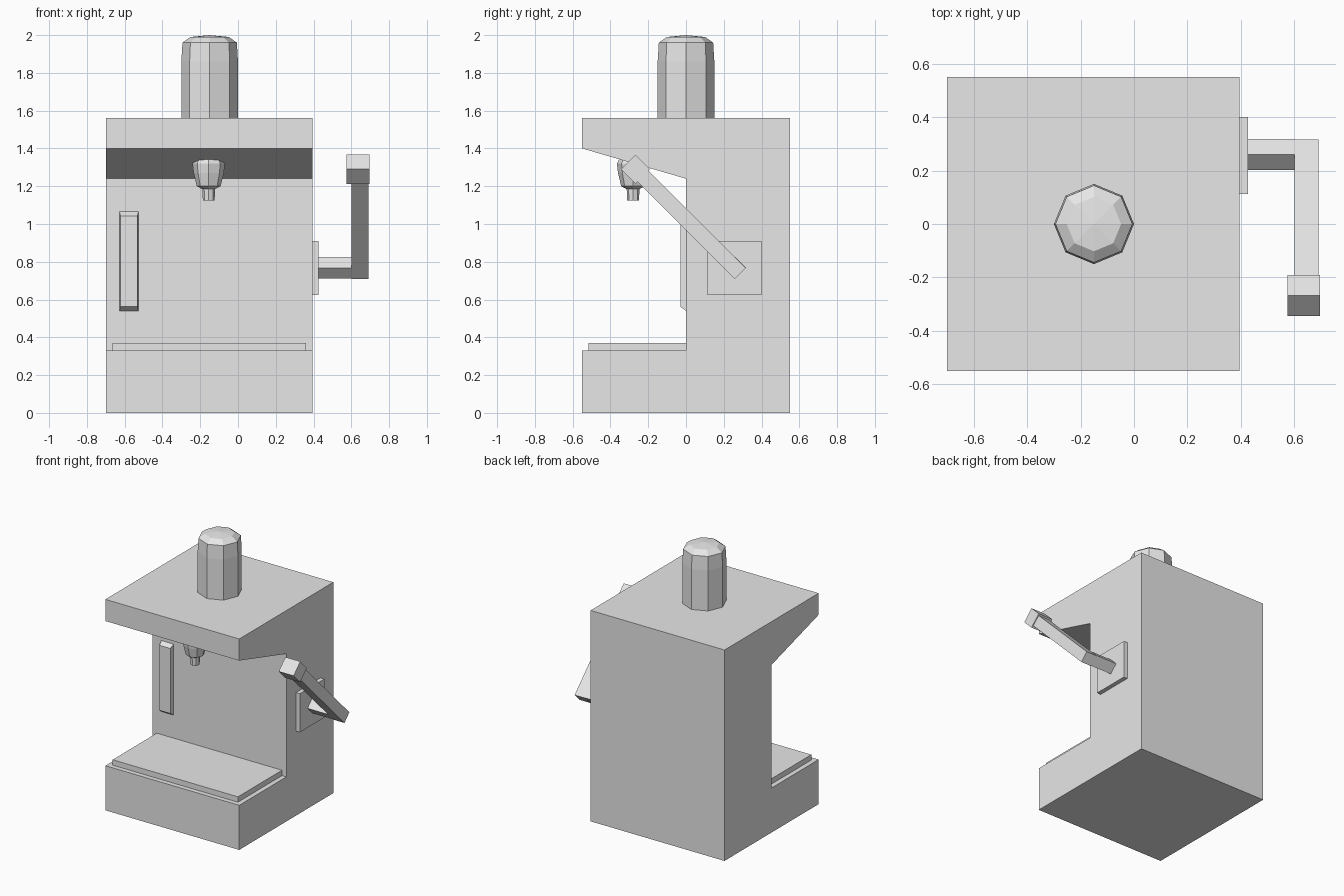
import bpy
import bmesh
import math
from mathutils import Matrix, Vector

cube = bpy.data.objects.get("Cube")
if cube:
    bpy.data.objects.remove(cube, do_unlink=True)

GREY = (0.8, 0.8, 0.8, 1)
grey = bpy.data.materials.new("plain_grey")
grey.use_nodes = True
grey.diffuse_color = GREY
grey.node_tree.nodes["Principled BSDF"].inputs["Base Color"].default_value = GREY


def finish(name, bm):
    bmesh.ops.recalc_face_normals(bm, faces=bm.faces)
    mesh = bpy.data.meshes.new(name)
    bm.to_mesh(mesh)
    bm.free()
    mesh.materials.append(grey)
    obj = bpy.data.objects.new(name, mesh)
    bpy.context.collection.objects.link(obj)
    return obj


def box(name, low, high, tilt=0, front_inset=None):
    """Box between two corners, tilted about its own x axis."""
    low, high = Vector(low), Vector(high)
    size = high - low
    bm = bmesh.new()
    bmesh.ops.create_cube(bm, size=1)
    if front_inset:
        for v in bm.verts:
            if v.co.y < 0:
                v.co.x *= 1 - 2 * front_inset[0] / size.x
                v.co.z *= 1 - 2 * front_inset[1] / size.z
    bm.transform(Matrix.Translation((low + high) / 2)
                 @ Matrix.Rotation(math.radians(tilt), 4, "X")
                 @ Matrix.Diagonal((*size, 1)))
    return finish(name, bm)


def bar(name, x0, x1, y, z, length, width, tilt=45):
    """Square bar centred at y, z in the side plane."""
    return box(name, (x0, y - length / 2, z - width / 2),
               (x1, y + length / 2, z + width / 2), tilt)


def turned(name, x, y, profile, sides=8):
    """Faceted solid of revolution from (radius, height) pairs."""
    bm = bmesh.new()
    rings = []
    for r, z in profile:
        rings.append([bm.verts.new((x + r * math.cos(math.tau * i / sides),
                                    y + r * math.sin(math.tau * i / sides), z))
                      for i in range(sides)])
    for a, b in zip(rings, rings[1:]):
        for i in range(sides):
            j = (i + 1) % sides
            bm.faces.new((a[i], a[j], b[j], b[i]))
    bm.faces.new(rings[0])
    bm.faces.new(rings[-1])
    bmesh.ops.remove_doubles(bm, verts=bm.verts, dist=0.0005)
    return finish(name, bm)


# Body: side profile extruded across the width
side = [(-.55, 0), (.55, 0), (.55, 1.56), (-.55, 1.56),
        (-.55, 1.4), (0, 1.24), (0, .33), (-.55, .33)]
bm = bmesh.new()
face = bm.faces.new([bm.verts.new((-.7, y, z)) for y, z in side])
ext = bmesh.ops.extrude_face_region(bm, geom=[face])["geom"]
bmesh.ops.translate(bm, vec=(1.095, 0, 0),
                    verts=[g for g in ext if isinstance(g, bmesh.types.BMVert)])
finish("body", bm)

# Drip tray and front gauge strip
box("drip_tray", (-.665, -.515, .33), (.36, 0, .37))
box("gauge_strip", (-.628, -.03, .54), (-.527, 0, 1.065), front_inset=(.006, .022))

# Crank on the side: mount, axle, arm and knob
box("crank_mount", (.395, .113, .625), (.427, .4, .91))
bar("crank_axle", .42, .6, .26, .768, .081, .081)
start, end = Vector((.289, .739)), Vector((-.268, 1.29))
mid = (start + end) / 2
bar("crank_arm", .6, .69, mid.x, mid.y, (end - start).length, .081, -45)
bar("crank_knob", .575, .697, -.268, 1.29, .109, .109)

# Hopper on top
turned("hopper", -.15, 0, [(.15, 1.55), (.15, 1.86), (.144, 1.96),
                           (.102, 1.99), (.0001, 2.0)])

# Nozzle under the head
turned("nozzle", -.155, -.28, [(.068, 1.352), (.086, 1.32), (.08, 1.27), (.063, 1.2),
                               (.034, 1.185), (.031, 1.125)])
